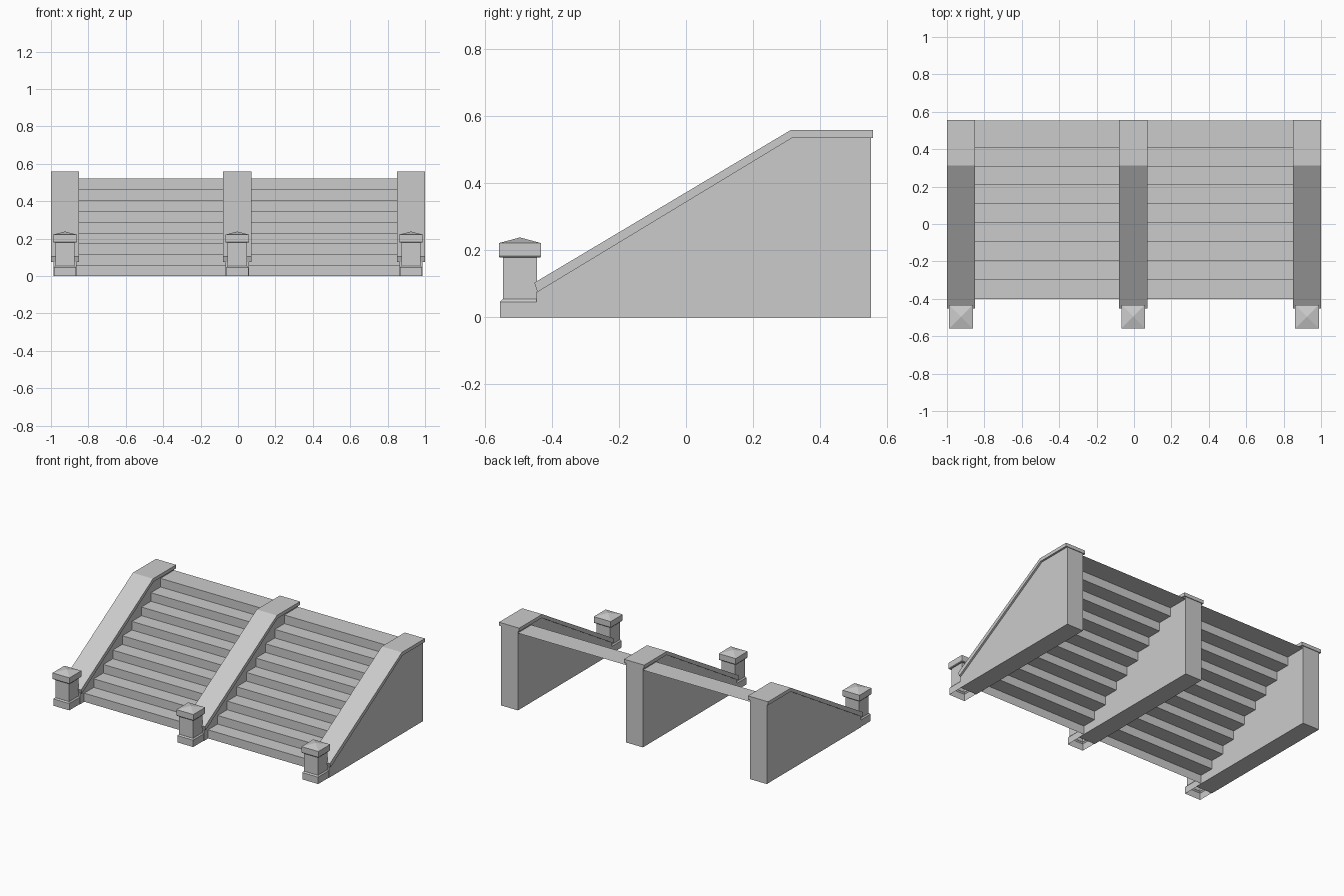
import bpy, bmesh

if "Cube" in bpy.data.objects:
    bpy.data.objects.remove(bpy.data.objects["Cube"])

CENTRES = {"left": -0.925, "middle": -0.004, "right": 0.925}


def finish(name, bm):
    bmesh.ops.recalc_face_normals(bm, faces=bm.faces)
    mesh = bpy.data.meshes.new(name)
    bm.to_mesh(mesh)
    bm.free()
    obj = bpy.data.objects.new(name, mesh)
    bpy.context.collection.objects.link(obj)
    return obj


def extrude_profile(name, pts, x0, x1):
    """Solid prism: a (y, z) outline swept from x0 to x1."""
    bm = bmesh.new()
    face = bm.faces.new([bm.verts.new((x0, y, z)) for y, z in pts])
    new = bmesh.ops.extrude_face_region(bm, geom=[face], use_keep_orig=True)["geom"]
    bmesh.ops.translate(bm, vec=(x1 - x0, 0, 0),
                        verts=[g for g in new if isinstance(g, bmesh.types.BMVert)])
    return finish(name, bm)


def square_post(name, cx, cy, rings, apex):
    """Stack of square rings (half width, z) closed by a low pyramid, open below."""
    bm = bmesh.new()
    loops = [[bm.verts.new((cx + sx * h, cy + sy * h, z))
              for sx, sy in ((-1, -1), (1, -1), (1, 1), (-1, 1))] for h, z in rings]
    for a, b in zip(loops, loops[1:]):
        for i in range(4):
            j = (i + 1) % 4
            bm.faces.new((a[i], a[j], b[j], b[i]))
    tip = bm.verts.new((cx, cy, apex))
    for i in range(4):
        bm.faces.new((loops[-1][i], loops[-1][(i + 1) % 4], tip))
    return finish(name, bm)


# Profiles in (y, z)
WALL = [(-0.446, 0), (0.552, 0), (0.552, 0.535), (0.317, 0.535), (-0.446, 0.074)]
COPING = [(-0.452, 0.103), (0.312, 0.558), (0.557, 0.558),
          (0.557, 0.535), (0.317, 0.535), (-0.443, 0.075)]
POST = [(0.059, 0), (0.059, 0.046), (0.052, 0.054), (0.051, 0.054),
        (0.051, 0.178), (0.060, 0.178), (0.063, 0.182), (0.063, 0.221)]

# Walls, sloping copings and newel posts
for side, cx in CENTRES.items():
    extrude_profile(side + "_wall", WALL, cx - 0.062, cx + 0.062)
    extrude_profile(side + "_coping", COPING, cx - 0.075, cx + 0.075)
    square_post(side + "_post", cx, -0.495, POST, 0.238)

# Two flights of thin steps, open underneath
STEPS, RISE, RUN, FRONT = 9, 0.52 / 9, 0.1012, -0.40
for name, x0, x1 in (("left_flight", -0.863, -0.066), ("right_flight", 0.058, 0.863)):
    path = [(FRONT, 0)]
    for i in range(STEPS):
        y, z = FRONT + i * RUN, (i + 1) * RISE
        path += [(y, z), (0.553 if i == STEPS - 1 else y + RUN, z)]
    bm = bmesh.new()
    rows = [(bm.verts.new((x0, y, z)), bm.verts.new((x1, y, z))) for y, z in path]
    for (a, b), (c, d) in zip(rows, rows[1:]):
        bm.faces.new((a, b, d, c))
    finish(name, bm)
